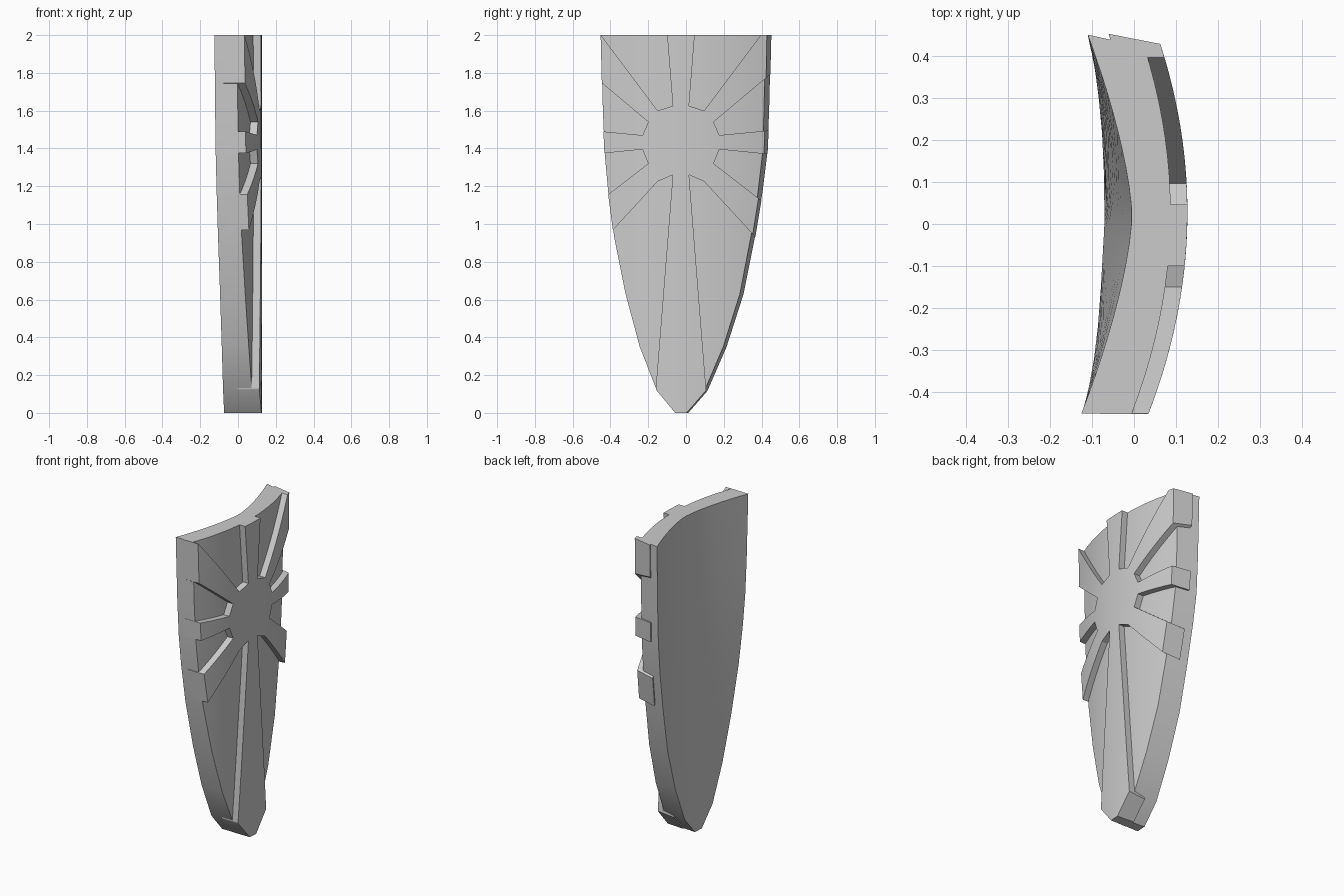
import bpy
import bmesh

old = bpy.data.objects.get("Cube")
if old:
    bpy.data.objects.remove(old, do_unlink=True)

grey = bpy.data.materials.new("stone grey")
grey.use_nodes = True
COLOR = (0.6, 0.6, 0.6, 1)
grey.diffuse_color = COLOR
grey.node_tree.nodes["Principled BSDF"].inputs["Base Color"].default_value = COLOR

# Shield outline: height, -y edge, +y edge
OUTLINE = [(0, -.055, .01), (.12, -.155, .115), (.35, -.245, .215),
           (.63, -.32, .305), (.93, -.38, .365), (1.17, -.412, .405),
           (1.37, -.43, .43), (1.6, -.44, .44), (2, -.45, .45)]
COLUMNS = 20
RELIEF = 0.04


def outer(y, z):
    """Bulging front of the ribs."""
    return .127 - .403 * (y - .028) ** 2


def floor(y, z):
    """Front of the body between the ribs."""
    return outer(y, z) - RELIEF


def hollow(y, z):
    """Hollow back, flattening and leaning towards the tip."""
    drop = 2 - z
    return -.005 - .0325 * drop - .372 * abs(y - .02) ** 1.5 * (1 - .28 * drop)


def rib_back(y, z):
    return outer(y, z) - .115


def add_object(name, bm):
    bmesh.ops.recalc_face_normals(bm, faces=bm.faces)
    mesh = bpy.data.meshes.new(name)
    bm.to_mesh(mesh)
    bm.free()
    mesh.materials.append(grey)
    ob = bpy.data.objects.new(name, mesh)
    bpy.context.collection.objects.link(ob)
    return ob


def shell(name, front, back, left_grow, back_grow, front_grow):
    """Closed solid between two curved sheets that share the outline."""
    bm = bmesh.new()
    rings = []
    for z, left, right in OUTLINE:
        taper = .015 + .0075 * z
        lo = left - left_grow
        ring = []
        for sheet, hi in ((back, right + back_grow), (front, right - taper + front_grow)):
            ys = [lo + (hi - lo) * i / COLUMNS for i in range(COLUMNS + 1)]
            row = [bm.verts.new((sheet(y, z), y, z)) for y in ys]
            ring += row if sheet is back else row[::-1]
        rings.append(ring)
    count = len(rings[0])
    for a, b in zip(rings, rings[1:]):
        for i in range(count):
            j = (i + 1) % count
            bm.faces.new((a[i], a[j], b[j], b[i]))
    for ring in (rings[0], rings[-1]):
        for i in range(COLUMNS):
            k = count - 1 - i
            bm.faces.new((ring[i], ring[i + 1], ring[k - 1], ring[k]))
    return add_object(name, bm)


# Curved body and the hub-and-ribs layer over it
body = shell("shield_body", floor, hollow, 0, 0, 0)
ribs = shell("hub_and_ribs", outer, rib_back, .002, .002, .008)

# Openings between the ribs: inner and rim ends of both sides of each
OPENINGS = [((-.07, 1.625), (-.1, 2), (-.15, 1.6), (-.45, 2)),
            ((-.2, 1.54), (-.45, 1.75), (-.23, 1.47), (-.44, 1.49)),
            ((-.23, 1.395), (-.43, 1.375), (-.2, 1.32), (-.42, 1.15)),
            ((-.15, 1.225), (-.385, .97), (-.07, 1.26), (-.16, .13))]
MIDDLE = -.027


def beyond(a, b):
    return tuple(p + (q - p) * 1.3 for p, q in zip(a, b))


bm = bmesh.new()
for a, a_rim, b, b_rim in OPENINGS:
    for mirrored in (False, True):
        points = [a, beyond(a, a_rim), beyond(b, b_rim), b]
        if mirrored:
            points = [(2 * MIDDLE - y, z) for y, z in points]
        face = bm.faces.new([bm.verts.new((-.5, y, z)) for y, z in points])
        out = bmesh.ops.extrude_face_region(bm, geom=[face])["geom"]
        moved = [v for v in out if isinstance(v, bmesh.types.BMVert)]
        bmesh.ops.translate(bm, verts=moved, vec=(1, 0, 0))
cutter = add_object("opening_cutter", bm)
cutter.hide_render = True

cut = ribs.modifiers.new("openings", "BOOLEAN")
cut.operation = "DIFFERENCE"
cut.solver = "EXACT"
cut.object = cutter
bpy.context.view_layer.update()
result = bpy.data.meshes.new_from_object(
    ribs.evaluated_get(bpy.context.evaluated_depsgraph_get()))
ribs.modifiers.clear()
ribs.data = result
bpy.data.objects.remove(cutter, do_unlink=True)

# Smooth curves with crisp edges
for ob in (body, ribs):
    bpy.ops.object.select_all(action="DESELECT")
    ob.select_set(True)
    bpy.context.view_layer.objects.active = ob
    bpy.ops.object.shade_smooth_by_angle(angle=.4)
